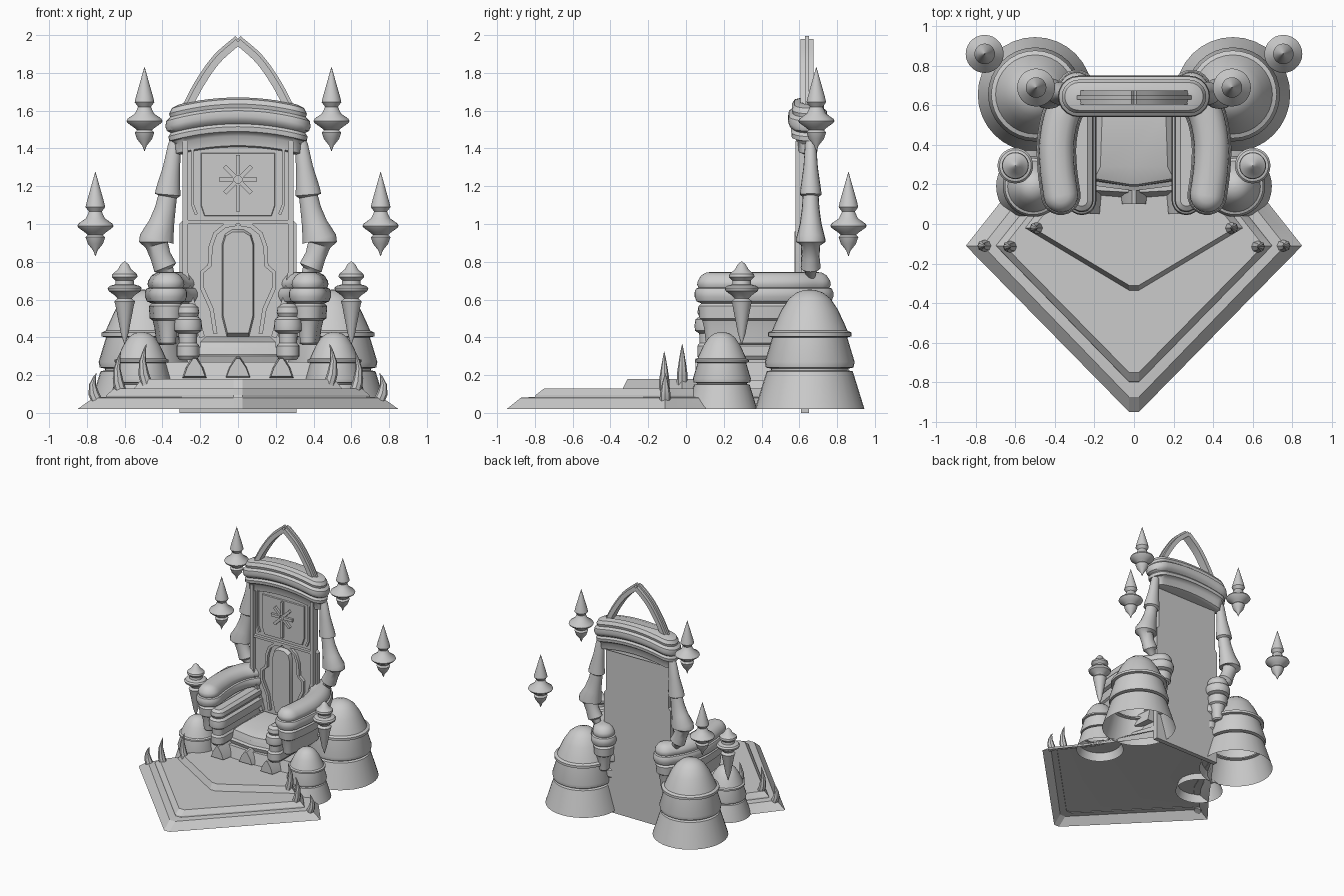
import bpy, bmesh
from math import sin, cos, pi, radians
from mathutils import Vector

if "Cube" in bpy.data.objects:
    bpy.data.objects.remove(bpy.data.objects["Cube"])


def loft(name, rings, bottom=True, top=True, angle=35):
    """Skin a list of equal-length closed rings."""
    bm = bmesh.new()
    vs = [[bm.verts.new(p) for p in r] for r in rings]
    n = len(rings[0])
    for a, b in zip(vs, vs[1:]):
        for i in range(n):
            j = (i + 1) % n
            bm.faces.new((a[i], a[j], b[j], b[i]))
    if bottom:
        bm.faces.new(vs[0][::-1])
    if top:
        bm.faces.new(vs[-1])
    bmesh.ops.recalc_face_normals(bm, faces=bm.faces)
    me = bpy.data.meshes.new(name)
    bm.to_mesh(me)
    bm.free()
    for p in me.polygons:
        p.use_smooth = True
    me.set_sharp_from_angle(angle=radians(angle))
    ob = bpy.data.objects.new(name, me)
    bpy.context.collection.objects.link(ob)
    return ob


def lathe(name, x, y, profile, k=1, z0=0, bottom=True, n=28):
    rings = [[(x + max(r, .001) * k * cos(2 * pi * i / n), y + max(r, .001) * k * sin(2 * pi * i / n),
               z0 + z * k) for i in range(n)] for r, z in profile]
    return loft(name, rings, bottom)


def prism(name, pts, y0, y1, inset=1.0):
    """Front-view (x, z) outline extruded along y; the front may shrink."""
    c = sum((Vector(p) for p in pts), Vector((0, 0))) / len(pts)
    front = [c + (Vector(p) - c) * inset for p in pts]
    return loft(name, [[(p[0], y1, p[1]) for p in pts], [(p[0], y0, p[1]) for p in front]])


def ribbon(name, pts, w, y0, y1):
    """Flat strip of width w along an (x, z) polyline."""
    pts = [Vector(p) for p in pts]
    a, b = [], []
    for i, p in enumerate(pts):
        t = (pts[min(i + 1, len(pts) - 1)] - pts[max(i - 1, 0)]).normalized()
        nrm = Vector((-t.y, t.x)) * w / 2
        a.append(p + nrm)
        b.append(p - nrm)
    return prism(name, a + b[::-1], y0, y1)


def spline(pts, steps=6):
    """Smooth Catmull-Rom path through points."""
    P = [Vector(p) for p in pts]
    P = [2 * P[0] - P[1]] + P + [2 * P[-1] - P[-2]]
    out = []
    for i in range(1, len(P) - 2):
        a, b, c, d = P[i - 1:i + 3]
        for t in (k / steps for k in range(steps)):
            out.append(.5 * (2 * b + (c - a) * t + (2 * a - 5 * b + 4 * c - d) * t * t
                             + (3 * b - a - 3 * c + d) * t ** 3))
    return out + [P[-2]]


def stadium_stack(name, path, levels, bend=lambda x: 0):
    """Stack rounded-end outlines around a plan path at (offset, z) levels."""
    path = [Vector(p) for p in path]
    rings = []
    for d, z in levels:
        ring, other = [], []
        for i, p in enumerate(path):
            t = (path[min(i + 1, len(path) - 1)] - path[max(i - 1, 0)]).normalized()
            nrm = Vector((-t.y, t.x))
            if i == 0:
                head = [p - t * d * sin(a) - nrm * d * cos(a) for a in (k * pi / 10 for k in range(1, 10))]
            if i == len(path) - 1:
                tail = [p + t * d * sin(a) + nrm * d * cos(a) for a in (k * pi / 10 for k in range(1, 10))]
            ring.append(p + nrm * d)
            other.append(p - nrm * d)
        ring = ring + tail + other[::-1] + head
        rings.append([(q.x, q.y, z + bend(q.x)) for q in ring])
    return loft(name, rings)


def tube(name, pts, n=16, flat=1.0):
    """Tapered tube through (x, y, z, r) points in an x-z plane."""
    rings = []
    for i, (x, y, z, r) in enumerate(pts):
        a, b = pts[max(i - 1, 0)], pts[min(i + 1, len(pts) - 1)]
        t = Vector((b[0] - a[0], 0, b[2] - a[2])).normalized()
        u = Vector((t.z, 0, -t.x))
        rings.append([Vector((x, y, z)) + u * r * cos(2 * pi * k / n) + Vector((0, 1, 0)) * r * flat * sin(2 * pi * k / n)
                      for k in range(n)])
    return loft(name, rings)


# stepped platform, open underneath
def outline(half, z):
    return [(x, y, z) for x, y in half] + [(-x, y, z) for x, y in half[::-1]]


def tier(name, levels, y, back):
    loft(name, [outline([(.025, tip), (sx, y), (sx - .19, y + .24), (.3, back)], z) for tip, sx, z in levels],
         bottom=False, angle=20)


tier("lower_step", [(-.95, .85, .02), (-.875, .765, .08), (-.80, .70, .085)], -.11, .62)
tier("middle_step", [(-.80, .70, .08), (-.795, .695, .095), (-.75, .655, .13)], -.11, .61)
tier("upper_step", [(-.335, .55, .13), (-.31, .51, .18)], -.02, .60)

# seat plinth and cushion
def slab(name, half_levels, angle=30):
    loft(name, [outline(h, z) for h, z in half_levels], angle=angle)


slab("seat_plinth", [([(.02, .13), (.40, .16), (.36, .6)], .17), ([(.02, .16), (.38, .18), (.34, .6)], .27)])
slab("seat_base", [([(.02, .18), (.25, .21), (.25, .6)], .27), ([(.02, .17), (.25, .20), (.25, .6)], .30),
                   ([(.02, .19), (.22, .22), (.22, .6)], .31), ([(.02, .20), (.20, .23), (.20, .6)], .35)])
slab("seat_cushion", [([(.02, .19), (.2, .22), (.2, .6)], .345), ([(.02, .2), (.2, .23), (.2, .6)], .375),
                      ([(.02, .29), (.17, .29), (.16, .58)], .405)])
for x, w, y in ((0, .075, .10), (.23, .07, .05), (-.23, .07, .05)):
    prism("plinth_claw", [(x - w, .18), (x + w, .18), (x + w * .7, .24), (x + w * .15, .30), (x - w * .15, .30),
                          (x - w * .7, .24)], y, .22, .8)

# backrest slab and panels
prism("back_slab", [(-.31, .0), (.31, .0), (.31, 1.0), (.29, 1.02), (.29, 1.45), (-.29, 1.45), (-.29, 1.02), (-.31, 1.0)],
      .61, .65)
prism("back_crossbar", [(-.27, 1.0), (.27, 1.0), (.27, 1.02), (-.27, 1.02)], .585, .62)
prism("upper_panel", [(-.18, 1.04), (.18, 1.04), (.20, 1.10), (.20, 1.38), (-.20, 1.38), (-.20, 1.10)], .60, .62, .97)
pad = [(.06, .40), (.085, .50), (.085, .90), (.07, .95), (.03, .975)]
prism("back_cushion", pad + [(-x, z) for x, z in pad[::-1]], .575, .62, .93)
for s in (1, -1):
    ribbon("back_stile", [(s * .28, 1.44), (s * .28, 1.0), (s * .28, .75), (s * .26, .64), (s * .19, .40)], .03, .58, .62)
    ribbon("upper_moulding", [(s * .24, 1.40), (s * .24, 1.10), (s * .22, 1.05)], .016, .592, .62)
    ribbon("inner_moulding", [(s * .01, 1.0), (s * .07, .99), (s * .12, .95), (s * .145, .88), (s * .15, .78), (s * .19, .745),
                              (s * .19, .66), (s * .14, .55), (s * .12, .42)], .022, .585, .62)

# plain radial ornament
for k in range(8):
    L = .13 if k % 4 == 2 else .10
    if k == 6:
        L = .17
    a = k * pi / 4
    ribbon("radial_ornament", [(.02 * cos(a), 1.235 + .02 * sin(a)), (L * cos(a), 1.235 + L * sin(a))], .022, .58, .61)

# crown moulding and pointed arch
stadium_stack("crown", [(-.28 + .04 * i, .645) for i in range(15)],
              [(.03, 1.35), (.05, 1.36), (.055, 1.41), (.07, 1.43), (.085, 1.435), (.088, 1.46), (.075, 1.475), (.095, 1.49),
               (.105, 1.515), (.1, 1.545), (.08, 1.56), (.085, 1.58), (.07, 1.605), (.03, 1.615)],
              lambda x: .055 * (1 - (x / .38) ** 2))
arc = [tuple(p) for p in spline([(.27, 1.60), (.20, 1.735), (.11, 1.865), (0, 1.965)], 5)]
for s in (1, -1):
    side = [(s * x, z) for x, z in arc]
    ribbon("pointed_arch", side, .036, .605, .675)
    ribbon("arch_ridge", [(x * 1.03, z + .014) for x, z in side], .042, .63, .65)

# armrests, inner rests and hanging side horns
arm_levels = [(.03, .36), (.04, .37), (.05, .45), (.06, .49), (.075, .50), (.08, .565), (.065, .58), (.09, .59), (.1, .615),
              (.1, .64), (.092, .658), (.08, .663), (.087, .68), (.083, .70), (.065, .728), (.04, .742), (.01, .747)]
rest_levels = [(.045, .28), (.06, .30), (.06, .355), (.048, .37), (.05, .42), (.072, .435), (.075, .46), (.07, .495),
               (.05, .51), (.06, .53), (.055, .56), (.03, .578)]
horn = [(.32, 1.48, .02), (.335, 1.42, .035), (.352, 1.3, .045), (.37, 1.18, .065), (.372, 1.155, .068), (.373, 1.145, .05),
        (.385, 1.08, .055), (.405, 1.0, .068), (.43, .92, .092), (.432, .905, .092), (.43, .89, .06), (.41, .83, .055),
        (.385, .77, .062), (.38, .755, .04), (.355, .71, .025), (.335, .68, .002)]
for s in (1, -1):
    stadium_stack("armrest", [(s * p.x, p.y) for p in spline([(.37, .145), (.388, .28), (.39, .42), (.36, .56), (.29, .68)])],
                  arm_levels)
    stadium_stack("inner_rest", [(s * .265, .12 + .08 * i) for i in range(7)], rest_levels)
    tube("side_horn", [(s * x, .66, z, r) for x, z, r in horn], flat=.85)

# tiered domes
dome = [(.29, .02), (.228, .22), (.205, .225), (.205, .235), (.232, .24), (.238, .27), (.2, .395), (.2, .40), (.222, .405),
        (.222, .425), (.2, .435), (.185, .47), (.15, .545), (.11, .605), (.07, .637), (.03, .65), (0, .653)]
small = [(r, z - .02) for r, z in dome]
# finials
floating = [(0, 0), (.012, .03), (.04, .065), (.052, .10), (.04, .112), (.055, .125), (.09, .15), (.096, .16), (.09, .172),
            (.05, .20), (.034, .235), (.052, .26), (.045, .29), (0, .445)]
standing = [(0, .36), (.02, .42), (.05, .575), (.055, .59), (.038, .605), (.05, .62), (.085, .645), (.09, .66), (.08, .672),
            (.05, .68), (.048, .70), (.068, .72), (.065, .735), (.035, .76), (.022, .785), (0, .803)]
for s in (1, -1):
    lathe("large_dome", s * .50, .655, dome, bottom=False, n=32)
    lathe("small_dome", s * .51, .19, small, k=.645, z0=.02, bottom=False, n=32)
    lathe("upper_floating_finial", s * .495, .69, floating, z0=1.385)
    lathe("lower_floating_finial", s * .755, .86, floating, z0=.83)
    lathe("arm_finial", s * .60, .295, standing)
    # corner spikes
    for x, y, z, h in ((.765, -.11, .06, .15), (.635, -.115, .10, .225), (.50, -.02, .14, .225)):
        tube("corner_spike", [(s * (x + dx), y, z + h * f, r) for dx, f, r in
                              ((-.02, 0, .03), (.0, .3, .028), (.005, .6, .018), (-.005, .85, .008), (-.015, 1, .001))], n=8)
